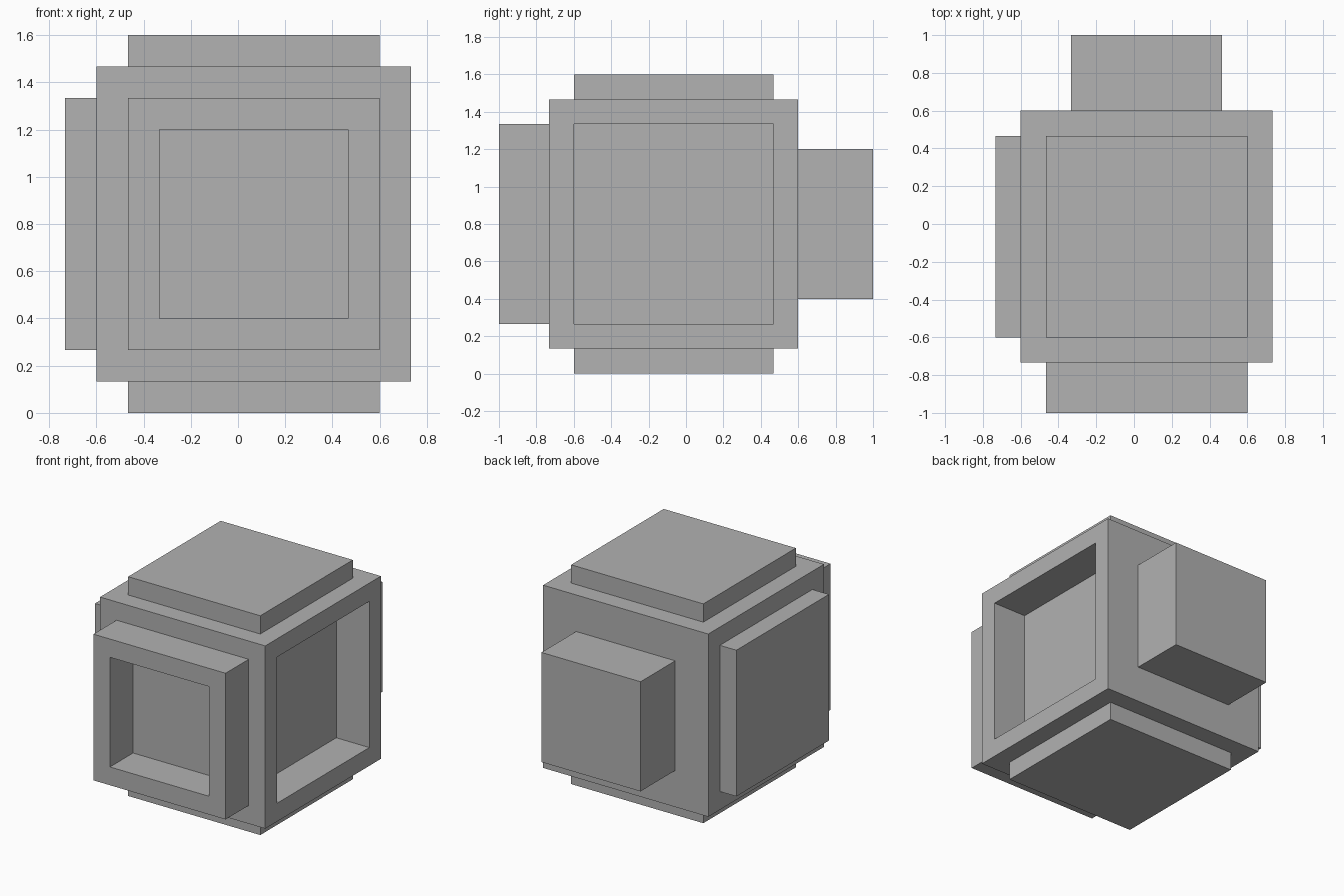
import bpy
import bmesh
from mathutils import Matrix, Vector

default = bpy.data.objects.get("Cube")
if default:
    bpy.data.objects.remove(default, do_unlink=True)

U = 2 / 15  # the module every size is a multiple of

grey = bpy.data.materials.new("plain_grey")
grey.use_nodes = True
colour = (0.445, 0.445, 0.445, 1)
grey.diffuse_color = colour
grey.node_tree.nodes["Principled BSDF"].inputs["Base Color"].default_value = colour


def step(bm, face, height):
    """Inset a face by one module, then raise or sink it; return its cap."""
    normal = face.normal.copy()
    bmesh.ops.inset_individual(bm, faces=[face], thickness=U, use_even_offset=True)
    cap = bmesh.ops.extrude_discrete_faces(bm, faces=[face])["faces"][0]
    bmesh.ops.translate(bm, verts=cap.verts, vec=normal * height * U)
    cap.normal_update()
    return cap


# Main cube
bm = bmesh.new()
centre = Vector((0.5, -0.5, 6)) * U
bmesh.ops.create_cube(bm, size=10 * U, matrix=Matrix.Translation(centre))
bm.normal_update()


def side(direction):
    return max(bm.faces, key=lambda f: f.normal.dot(Vector(direction)))


top, bottom = side((0, 0, 1)), side((0, 0, -1))
left, right = side((1, 0, 0)), side((-1, 0, 0))
front, back = side((0, -1, 0)), side((0, 1, 0))

# Thin raised panels on the top, the bottom and one flank
for face in (top, bottom, right):
    step(bm, face, 1)

# Sunken panel on the other flank
step(bm, left, -2)

# Raised front frame with a recess down to the cube's face
step(bm, step(bm, front, 2), -2)

# Narrower, deeper block on the back
bmesh.ops.inset_individual(bm, faces=[back], thickness=U, use_even_offset=True)
bmesh.ops.dissolve_edges(bm, edges=[])
step(bm, back, 3)

bmesh.ops.recalc_face_normals(bm, faces=bm.faces)
mesh = bpy.data.meshes.new("stepped_block")
bm.to_mesh(mesh)
bm.free()
mesh.materials.append(grey)
block = bpy.data.objects.new("stepped_block", mesh)
bpy.context.collection.objects.link(block)
